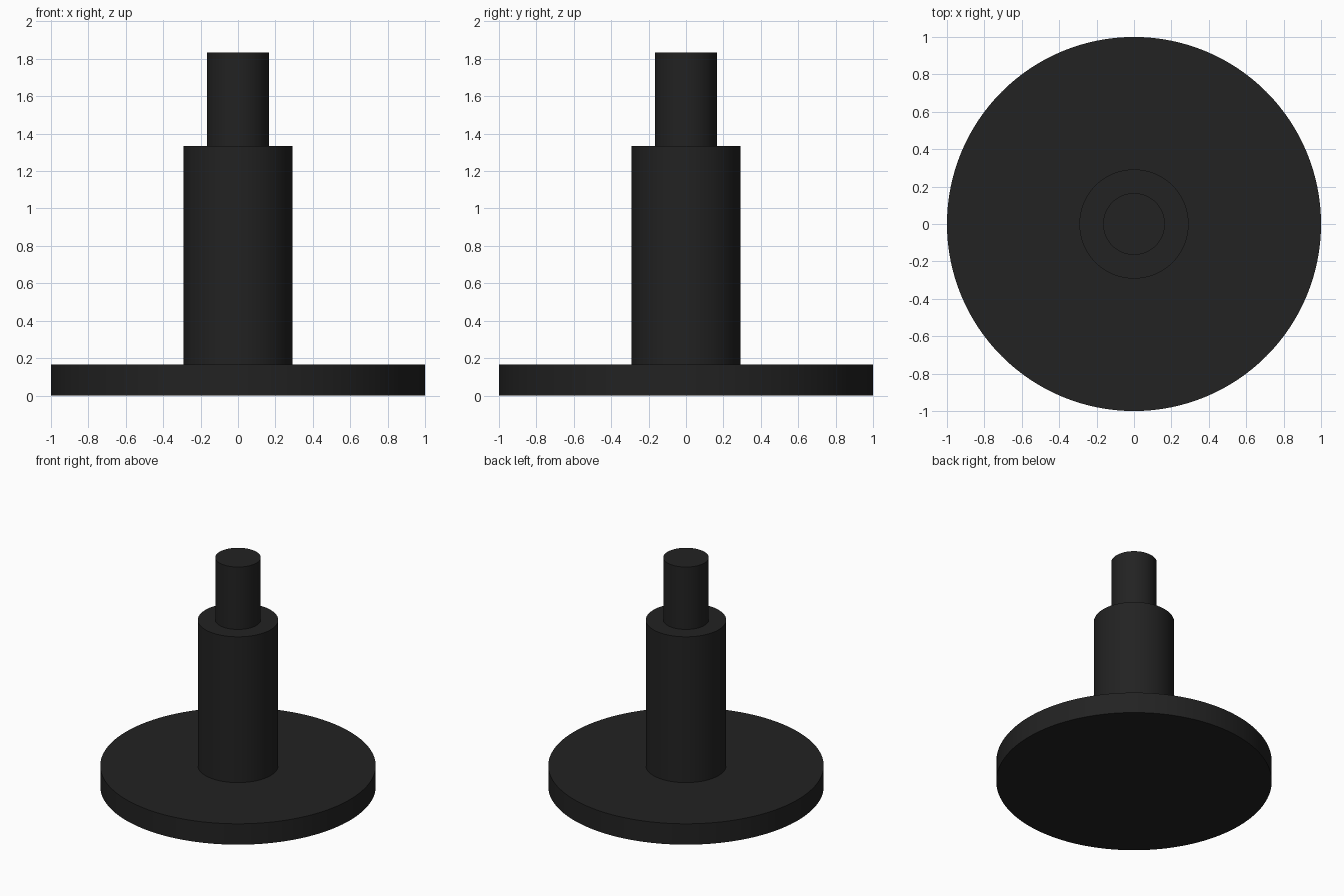
import bpy, bmesh, math

if "Cube" in bpy.data.objects:
    bpy.data.objects.remove(bpy.data.objects["Cube"])

SEGMENTS = 128

# Matte black finish
black = bpy.data.materials.new("black")
black.diffuse_color = (0.016, 0.016, 0.016, 1.0)
black.use_nodes = True
black.node_tree.nodes["Principled BSDF"].inputs["Base Color"].default_value = black.diffuse_color

# Half profile (radius, height): base disc, thick shaft, thin top pin
profile = [(0, 0), (1.0, 0), (1.0, 0.167), (0.292, 0.167),
           (0.292, 1.335), (0.165, 1.335), (0.165, 1.835), (0, 1.835)]


def lathe(name, points, material):
    """Turn a half profile around the z axis into a closed solid."""
    bm = bmesh.new()
    verts = [bm.verts.new((r, 0, z)) for r, z in points]
    edges = [bm.edges.new(pair) for pair in zip(verts, verts[1:])]
    bmesh.ops.spin(bm, geom=verts + edges, cent=(0, 0, 0), axis=(0, 0, 1),
                   angle=math.tau, steps=SEGMENTS, use_duplicate=False)
    bmesh.ops.remove_doubles(bm, verts=bm.verts, dist=1e-4)
    bmesh.ops.recalc_face_normals(bm, faces=bm.faces)
    mesh = bpy.data.meshes.new(name)
    bm.to_mesh(mesh)
    bm.free()
    mesh.materials.append(material)
    obj = bpy.data.objects.new(name, mesh)
    bpy.context.collection.objects.link(obj)
    return obj


# Disc, shaft and pin turned as one solid piece
post = lathe("stepped_post_with_base", profile, black)
bpy.context.view_layer.objects.active = post
post.select_set(True)
bpy.ops.object.shade_smooth_by_angle(angle=math.radians(30))
